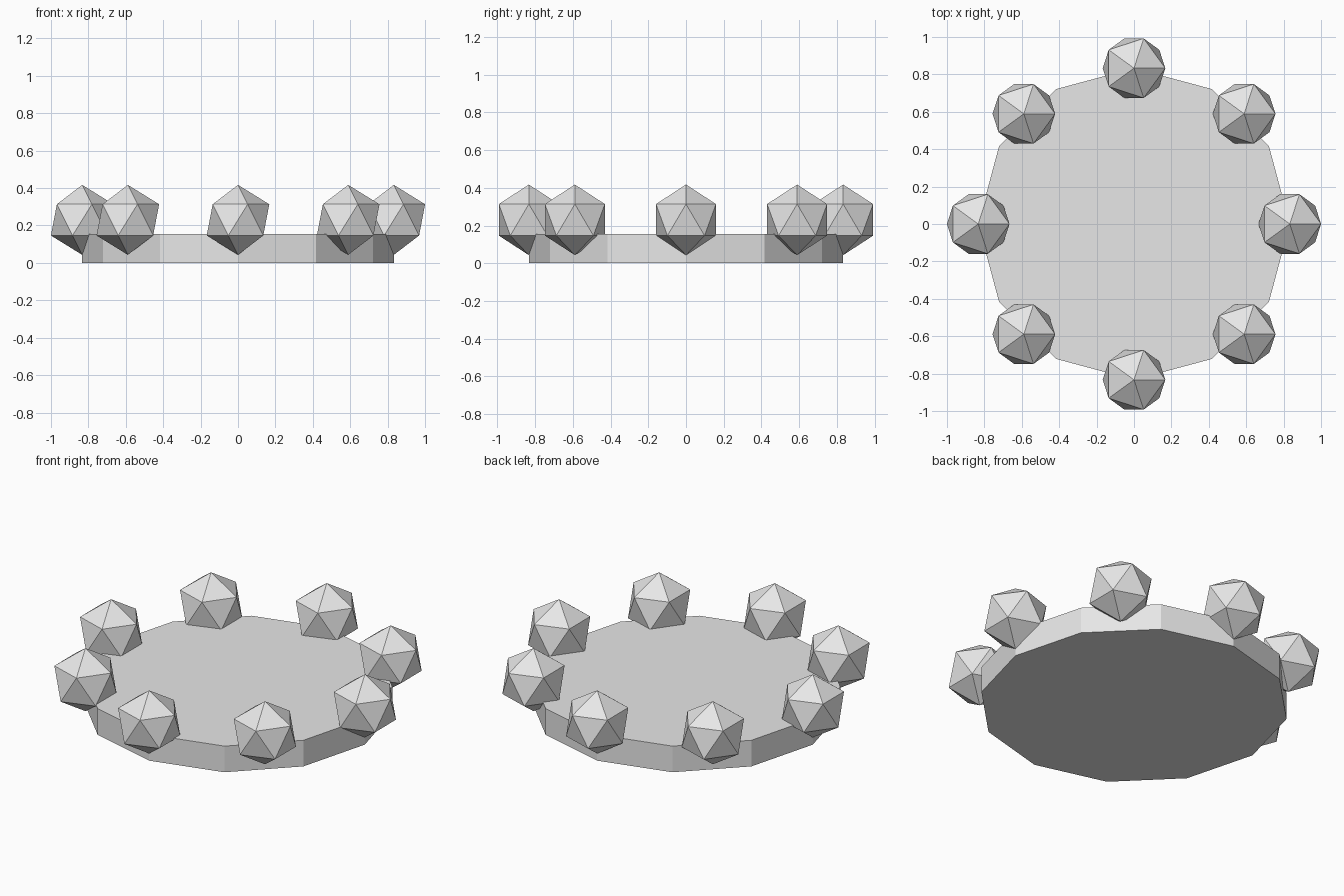
import bpy
from math import cos, sin, tau

cube = bpy.data.objects.get("Cube")
if cube:
    bpy.data.objects.remove(cube, do_unlink=True)

RING_RADIUS = 0.833
DISC_HEIGHT = 0.155
BALL_RADIUS = 0.187
BALL_HEIGHT = 0.23
BALL_COUNT = 8

# Single light grey colour
grey = bpy.data.materials.new("light_grey")
grey.use_nodes = True
colour = (0.8, 0.8, 0.8, 1)
grey.diffuse_color = colour
grey.node_tree.nodes["Principled BSDF"].inputs["Base Color"].default_value = colour


def finish(name):
    obj = bpy.context.object
    obj.name = name
    obj.data.materials.append(grey)
    bpy.ops.object.shade_flat()


# Twelve-sided base disc
bpy.ops.mesh.primitive_cylinder_add(vertices=12, radius=RING_RADIUS, depth=DISC_HEIGHT,
                                    location=(0, 0, DISC_HEIGHT / 2))
finish("base_disc")

# Faceted balls spaced around the rim
for i in range(BALL_COUNT):
    angle = tau * i / BALL_COUNT
    bpy.ops.mesh.primitive_ico_sphere_add(
        subdivisions=1, radius=BALL_RADIUS,
        location=(RING_RADIUS * cos(angle), RING_RADIUS * sin(angle), BALL_HEIGHT))
    finish(f"rim_ball_{i + 1}")
